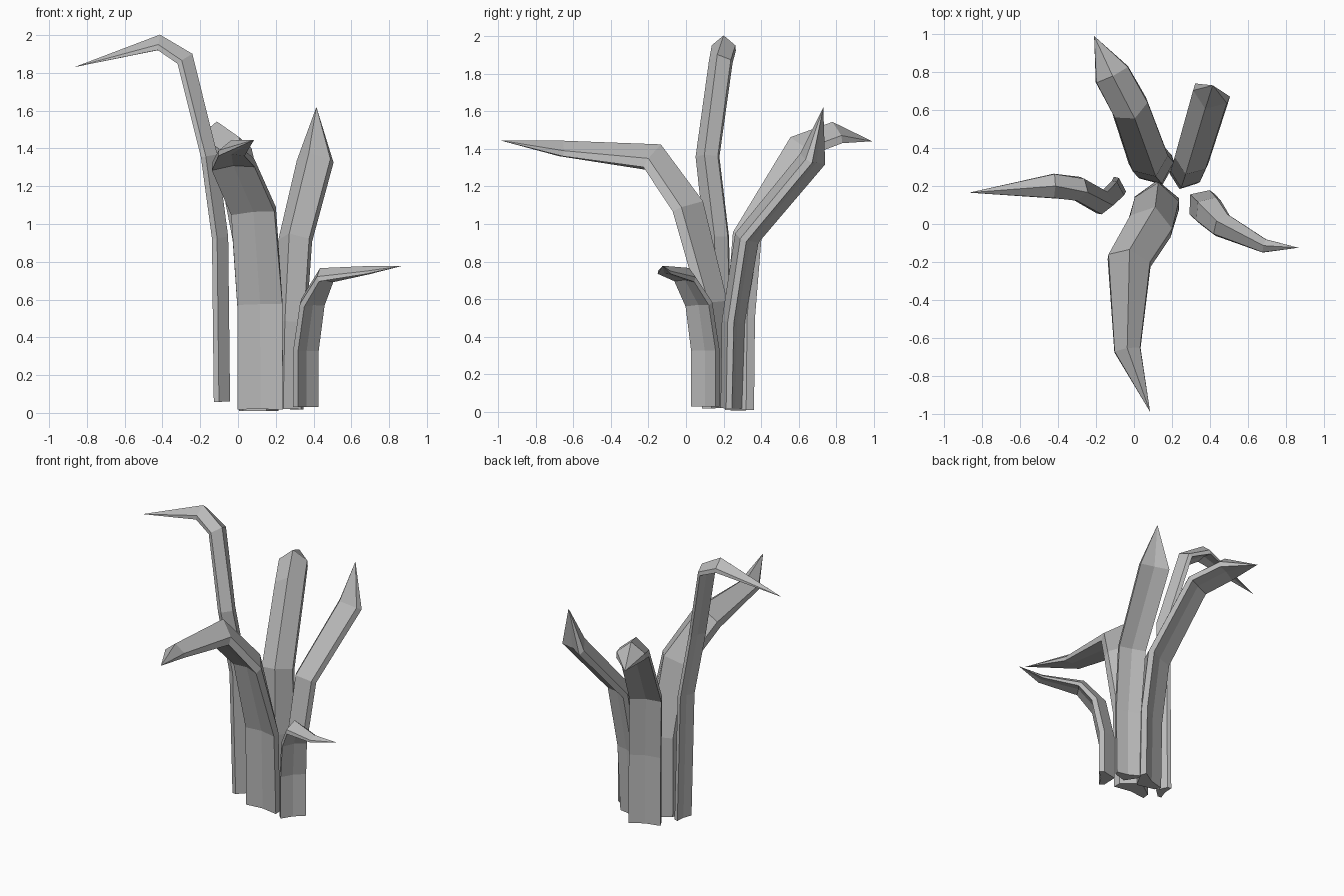
import bpy, bmesh, math
from mathutils import Vector

cube = bpy.data.objects.get("Cube")
if cube:
    bpy.data.objects.remove(cube, do_unlink=True)

grey = bpy.data.materials.new("plain_grey")
grey.use_nodes = True
grey.diffuse_color = (0.5, 0.5, 0.5, 1)
grey.node_tree.nodes["Principled BSDF"].inputs["Base Color"].default_value = (0.5, 0.5, 0.5, 1)

# Leaf cross-section: ridged inner side, thick edges, shallow groove outside
SECTION = [(-1, -0.42), (0, -0.28), (1, -0.42), (0.97, 0), (0, 0.75), (-0.97, 0)]


def leaf(name, stations, tip):
    """Stations are (x, y, z, half width, heading in degrees)."""
    path = [Vector(s[:3]) for s in stations] + [Vector(tip)]
    bm = bmesh.new()
    rings = []
    for i, (x, y, z, w, heading) in enumerate(stations):
        ahead = (path[i + 1] - path[i]).normalized()
        behind = (path[i] - path[i - 1]).normalized() if i else ahead
        tangent = (ahead + behind).normalized()
        a = math.radians(heading)
        side = Vector((-math.sin(a), math.cos(a), 0))
        side = (side - tangent * side.dot(tangent)).normalized()
        inner = tangent.cross(side) / max(0.7, tangent.dot(ahead))
        rings.append([bm.verts.new(path[i] + side * (u * w) + inner * (v * w))
                      for u, v in SECTION])
    n = len(SECTION)
    for low, high in zip(rings, rings[1:]):
        for k in range(n):
            m = (k + 1) % n
            bm.faces.new((low[k], low[m], high[m], high[k]))
    point = bm.verts.new(tip)
    for k in range(n):
        bm.faces.new((rings[-1][k], rings[-1][(k + 1) % n], point))
    bm.faces.new(rings[0][::-1])
    bmesh.ops.recalc_face_normals(bm, faces=bm.faces)
    mesh = bpy.data.meshes.new(name)
    bm.to_mesh(mesh)
    bm.free()
    mesh.materials.append(grey)
    obj = bpy.data.objects.new(name, mesh)
    bpy.context.collection.objects.link(obj)


# Long leaf drooping to the front
leaf("front_leaf", [(0.12, 0.14, 0.02, 0.12, -92), (0.12, 0.13, 0.58, 0.12, -95),
                    (0.09, 0.01, 1.08, 0.12, -105), (-0.025, -0.18, 1.34, 0.115, -92),
                    (-0.035, -0.66, 1.39, 0.07, -83)], (0.085, -0.99, 1.445))

# Short leaf bending to the model's left
leaf("short_leaf", [(0.345, 0.115, 0.03, 0.085, -40), (0.345, 0.115, 0.33, 0.085, -40),
                    (0.38, 0.08, 0.58, 0.082, -40), (0.455, 0, 0.72, 0.065, -38),
                    (0.685, -0.115, 0.75, 0.036, -20)], (0.866, -0.125, 0.777))

# Tallest leaf, hooked at the top
leaf("tall_leaf", [(-0.09, 0.18, 0.06, 0.065, 170), (-0.1, 0.16, 0.93, 0.065, 170),
                   (-0.155, 0.11, 1.36, 0.063, 165), (-0.28, 0.18, 1.87, 0.063, 160),
                   (-0.42, 0.2, 1.95, 0.065, 180)], (-0.868, 0.165, 1.83))

# Upright leaf leaning back
leaf("upright_leaf", [(0.26, 0.24, 0.02, 0.08, 70), (0.27, 0.25, 0.48, 0.085, 70),
                      (0.295, 0.32, 0.92, 0.09, 68), (0.4, 0.67, 1.34, 0.098, 68)],
     (0.415, 0.73, 1.62))

# Broad leaf curling over the back
leaf("back_leaf", [(0.12, 0.28, 0.01, 0.105, 113), (0.115, 0.285, 0.5, 0.105, 113),
                   (0.085, 0.32, 0.93, 0.105, 113), (-0.015, 0.6, 1.4, 0.098, 113),
                   (-0.115, 0.785, 1.47, 0.095, 113)], (-0.21, 0.99, 1.44))
